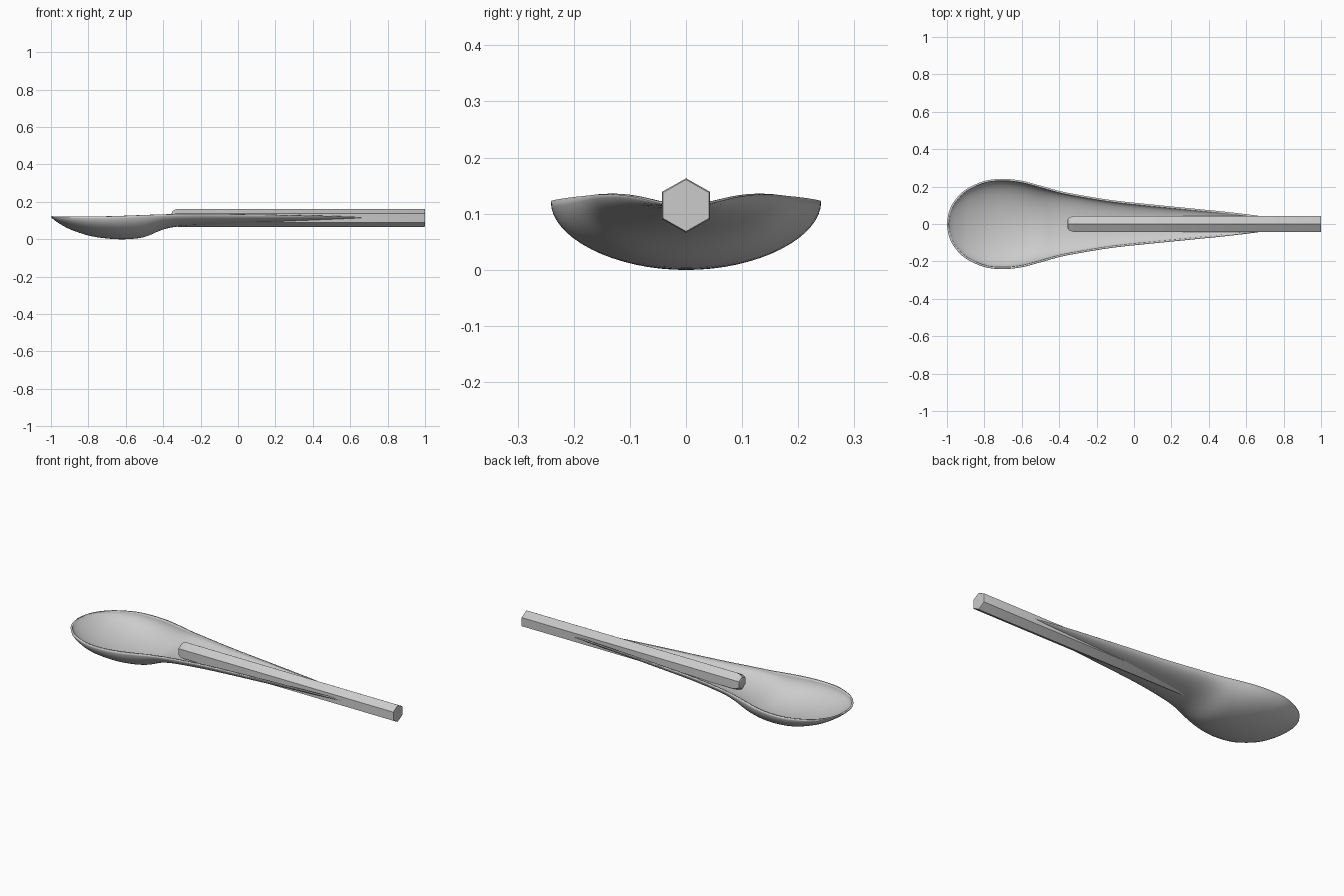
import bpy, bmesh, math

cube = bpy.data.objects.get("Cube")
if cube:
    bpy.data.objects.remove(cube)

mat = bpy.data.materials.new("plain grey")
mat.use_nodes = True
grey = (0.6, 0.6, 0.6, 1)
mat.diffuse_color = grey
mat.node_tree.nodes["Principled BSDF"].inputs["Base Color"].default_value = grey


def make_object(name, bm):
    bmesh.ops.recalc_face_normals(bm, faces=bm.faces)
    mesh = bpy.data.meshes.new(name)
    bm.to_mesh(mesh)
    bm.free()
    mesh.materials.append(mat)
    obj = bpy.data.objects.new(name, mesh)
    bpy.context.collection.objects.link(obj)
    return obj


def smooth(obj, angle):
    bpy.ops.object.select_all(action='DESELECT')
    obj.select_set(True)
    bpy.context.view_layer.objects.active = obj
    bpy.ops.object.shade_smooth_by_angle(angle=math.radians(angle))


def loft(bm, rings, closed):
    for a, b in zip(rings, rings[1:]):
        n = len(a)
        for i in range(n if closed else n - 1):
            j = (i + 1) % n
            bm.faces.new((a[i], a[j], b[j], b[i]))


def catmull(p0, p1, p2, p3, t):
    return [0.5 * (2*b + (c - a)*t + (2*a - 5*b + 4*c - d)*t*t + (3*b - a - 3*c + d)*t**3)
            for a, b, c, d in zip(p0, p1, p2, p3)]


# Spoon shell stations: x, half width, rim height, underside height
STATIONS = [
    (-1.0, 0.0, 0.120, 0.120), (-0.99, 0.064, 0.120, 0.109), (-0.96, 0.124, 0.120, 0.087),
    (-0.9, 0.184, 0.120, 0.054), (-0.8, 0.23, 0.121, 0.02), (-0.7, 0.241, 0.122, 0.004),
    (-0.6, 0.231, 0.125, 0.0), (-0.5, 0.205, 0.129, 0.012), (-0.4, 0.177, 0.132, 0.052),
    (-0.3, 0.157, 0.134, 0.070), (-0.1, 0.125, 0.134, 0.080), (0.2, 0.094, 0.130, 0.090),
    (0.5, 0.064, 0.123, 0.101), (0.72, 0.037, 0.116, 0.108)]
SIDES, STEPS = 32, 4

sections = []
for k in range(len(STATIONS) - 1):
    quad = [STATIONS[min(max(k + o, 0), len(STATIONS) - 1)] for o in (-1, 0, 1, 2)]
    sections += [catmull(*quad, s / STEPS) for s in range(STEPS)]
sections.append(STATIONS[-1])

bm = bmesh.new()
rings = []
for x, w, rim, low in sections:
    ring = []
    for i in range(SIDES + 1):
        t = math.pi * (i / SIDES - 0.5)
        ring.append(bm.verts.new((x, w * math.sin(t), rim - (rim - low) * math.cos(t))))
    rings.append(ring)
loft(bm, rings, False)
bmesh.ops.remove_doubles(bm, verts=bm.verts, dist=0.0002)
# Normals face up into the bowl, so thickness grows inwards from the outer wall
bmesh.ops.recalc_face_normals(bm, faces=bm.faces)
shell = make_object("spoon_shell", bm)
if sum(p.normal.z * p.area for p in shell.data.polygons) < 0:
    shell.data.flip_normals()
thick = shell.modifiers.new("thickness", 'SOLIDIFY')
thick.thickness = 0.01
thick.offset = 1
smooth(shell, 40)

# Hexagonal handle, rounded where it enters the bowl, tiny chamfer at the far end
bm = bmesh.new()
profile = [(-0.355, 0.5), (-0.352, 0.68), (-0.343, 0.84), (-0.33, 0.95), (-0.315, 1.0),
           (0.996, 1.0), (1.0, 0.95)]
rings = []
for x, s in profile:
    rings.append([bm.verts.new((x, s * 0.0495 * math.sin(math.pi * i / 3),
                                0.1145 + s * 0.0485 * math.cos(math.pi * i / 3)))
                  for i in range(6)])
loft(bm, rings, True)
bm.faces.new(rings[0])
bm.faces.new(rings[-1])
handle = make_object("handle", bm)
smooth(handle, 30)
